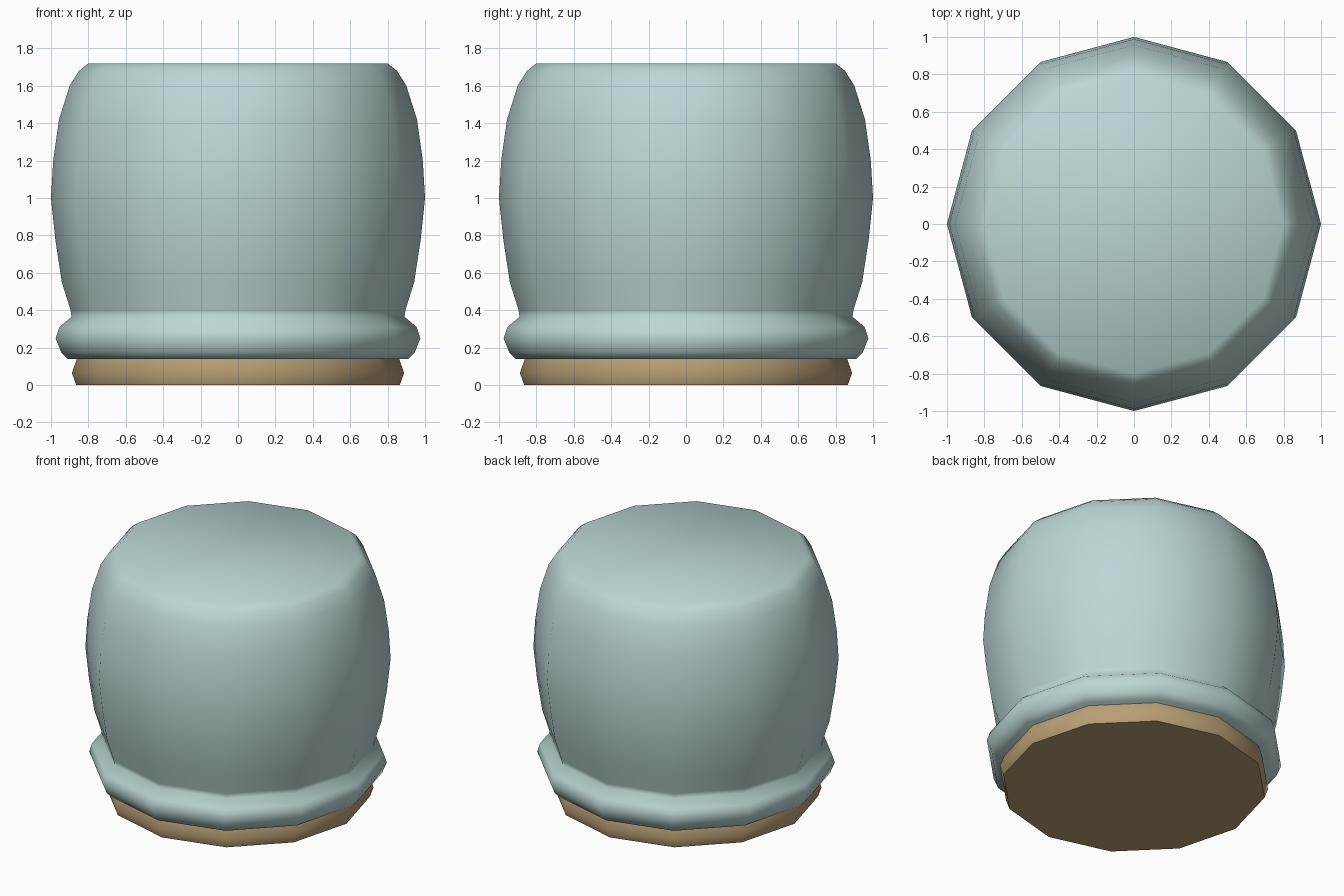
import bpy, bmesh, math

if "Cube" in bpy.data.objects:
    bpy.data.objects.remove(bpy.data.objects["Cube"])

SIDES = 12


def material(name, rgb):
    m = bpy.data.materials.new(name)
    m.diffuse_color = (*rgb, 1)
    m.use_nodes = True
    m.node_tree.nodes["Principled BSDF"].inputs["Base Color"].default_value = m.diffuse_color
    return m


def lathe(name, profile, mat, angle):
    """Capped twelve-sided turned solid from (radius, height) points, bottom to top."""
    bm = bmesh.new()
    rings = []
    for r, z in profile:
        rings.append([bm.verts.new((r * math.cos(math.tau * i / SIDES),
                                    r * math.sin(math.tau * i / SIDES), z))
                      for i in range(SIDES)])
    for a, b in zip(rings, rings[1:]):
        for i in range(SIDES):
            j = (i + 1) % SIDES
            bm.faces.new((a[i], a[j], b[j], b[i]))
    bm.faces.new(rings[0][::-1])
    bm.faces.new(rings[-1])
    me = bpy.data.meshes.new(name)
    bm.to_mesh(me)
    bm.free()
    me.materials.append(mat)
    ob = bpy.data.objects.new(name, me)
    bpy.context.collection.objects.link(ob)
    bpy.ops.object.select_all(action='DESELECT')
    ob.select_set(True)
    bpy.context.view_layer.objects.active = ob
    bpy.ops.object.shade_smooth_by_angle(angle=math.radians(angle))
    return ob


glass = material("pale_teal", (0.50, 0.68, 0.67))
tan = material("tan", (0.48, 0.35, 0.18))

# rounded barrel body with flat top, and the bulging collar below it
lathe("body_and_collar", [
    (0.91, 0.14), (0.945, 0.175), (0.975, 0.25), (0.955, 0.31), (0.89, 0.365),
    (0.895, 0.40), (0.942, 0.55), (0.977, 0.78), (1.0, 1.0), (0.988, 1.2),
    (0.957, 1.42), (0.90, 1.60), (0.85, 1.68), (0.80, 1.72)], glass, 65)

# tan foot
lathe("base", [(0.865, 0.0), (0.888, 0.065), (0.86, 0.145)], tan, 50)
